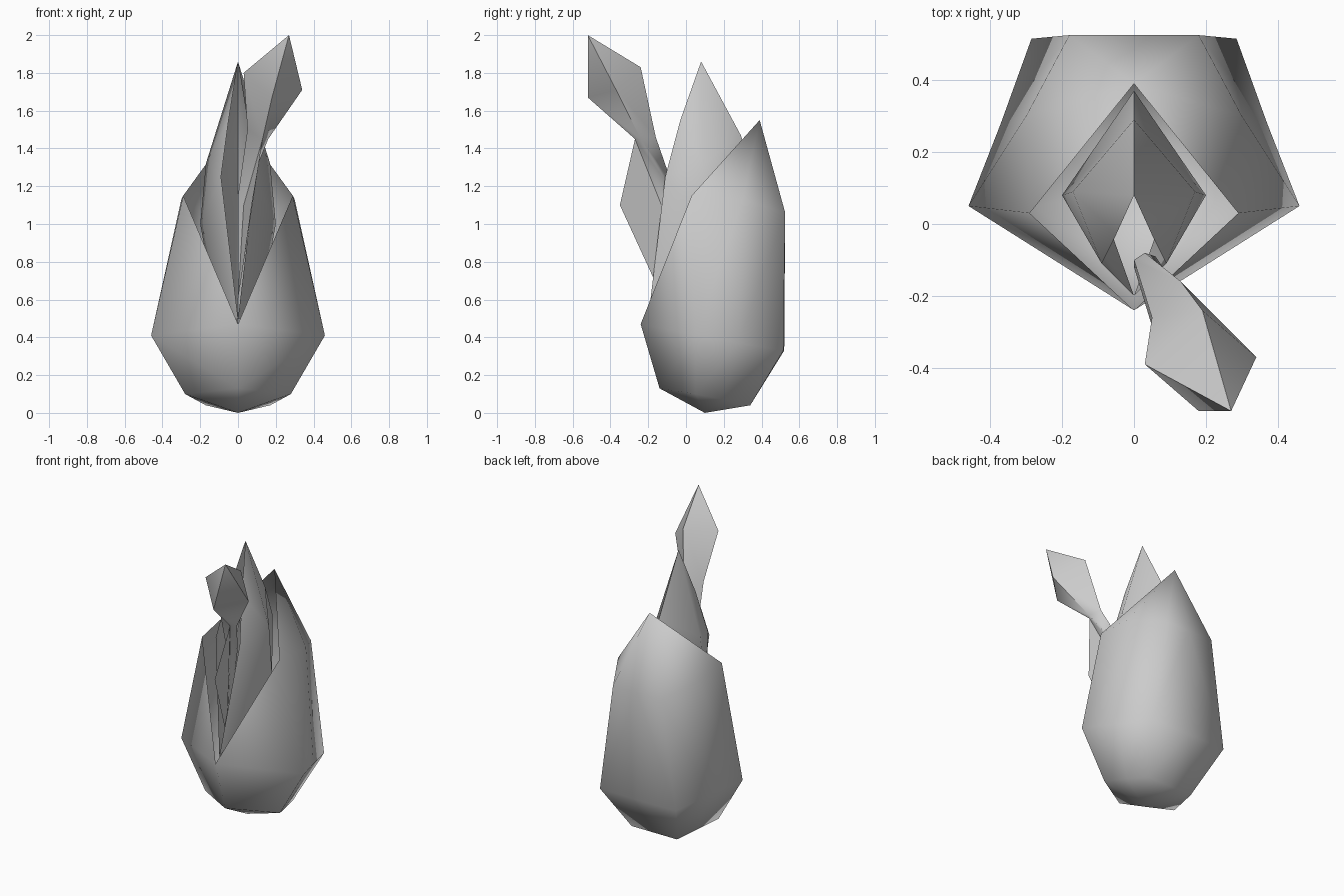
import bpy
import bmesh
import math

if "Cube" in bpy.data.objects:
    bpy.data.objects.remove(bpy.data.objects["Cube"], do_unlink=True)

# One plain grey for the whole plant
grey = bpy.data.materials.new("plain_grey")
grey.use_nodes = True
color = (0.6, 0.6, 0.6, 1.0)
grey.diffuse_color = color
for node in grey.node_tree.nodes:
    if node.type == "BSDF_PRINCIPLED":
        node.inputs["Base Color"].default_value = color
        node.inputs["Roughness"].default_value = 0.8


def skin(name, rings, closed=False, mirrored=False, sharp_angle=70):
    """Bridge successive cross-sections; repeated points collapse to tips."""
    bm = bmesh.new()
    rows = [[bm.verts.new(point) for point in ring] for ring in rings]
    count = len(rings[0])
    for low, high in zip(rows, rows[1:]):
        for i in range(count if closed else count - 1):
            j = (i + 1) % count
            bm.faces.new((low[i], low[j], high[j], high[i]))
    bmesh.ops.remove_doubles(bm, verts=bm.verts, dist=0.001)
    bmesh.ops.recalc_face_normals(bm, faces=bm.faces)
    mesh = bpy.data.meshes.new(name)
    bm.to_mesh(mesh)
    bm.free()
    mesh.materials.append(grey)
    obj = bpy.data.objects.new(name, mesh)
    bpy.context.collection.objects.link(obj)

    bpy.ops.object.select_all(action="DESELECT")
    obj.select_set(True)
    bpy.context.view_layer.objects.active = obj
    if mirrored:
        mirror = obj.modifiers.new("mirror", "MIRROR")
        mirror.use_axis[0] = True
        mirror.merge_threshold = 0.001
        bpy.ops.object.modifier_apply(modifier=mirror.name)
    bpy.ops.object.shade_smooth_by_angle(angle=math.radians(sharp_angle))
    return obj


# Outer husk: half rings from front to back, open at the front notch
base = (0, 0.1, 0)
notch = (0, -0.24, 0.47)
shoulder = (0.29, 0.03, 1.15)
peak = (0, 0.39, 1.55)
skin("outer_husk", [
    [base] * 5,
    [(0, -0.14, 0.13), (0.28, 0.05, 0.1), (0.225, 0.2, 0.07), (0.17, 0.34, 0.04), (0, 0.34, 0.04)],
    [notch, (0.46, 0.05, 0.41), (0.37, 0.28, 0.37), (0.285, 0.515, 0.33), (0, 0.52, 0.33)],
    [notch, shoulder, (0.3, 0.3, 1.13), (0.18, 0.525, 1.06), (0, 0.525, 1.06)],
    [notch, shoulder, peak, peak, peak],
], mirrored=True)

# Inner leaf: pointed hood, open along its front
skin("inner_leaf", [
    [(0, -0.2, 0.5), (0.1, 0.08, 0.45), (0, 0.3, 0.45)],
    [(0.09, -0.11, 1.25), (0.2, 0.08, 1), (0, 0.37, 1.25)],
    [(0.05, -0.03, 1.55), (0.17, 0.09, 1.32), (0, 0.29, 1.47)],
    [(0, 0.08, 1.86)] * 3,
], mirrored=True)

# Sprout: thin bent stem that swells into a faceted bud
root = (0, -0.12, 0.6)
stem_front = (0.03, -0.13, 1.1)
neck_front = (0.13, -0.27, 1.45)
skin("sprout", [
    [root] * 4,
    [(0, -0.1, 1.15), (0.03, -0.08, 1.23), (0.06, -0.09, 1.2), stem_front],
    [(0.05, -0.26, 1.5), (0.13, -0.16, 1.46), (0.16, -0.24, 1.45), neck_front],
    [(0.03, -0.39, 1.8), (0.19, -0.24, 1.83), (0.34, -0.37, 1.71), (0.18, -0.52, 1.67)],
    [(0.27, -0.52, 2)] * 4,
], closed=True)

# Thin blade hanging off the front of the stem
skin("stem_blade", [
    [root, stem_front],
    [(0.07, -0.35, 1.1), neck_front],
])
